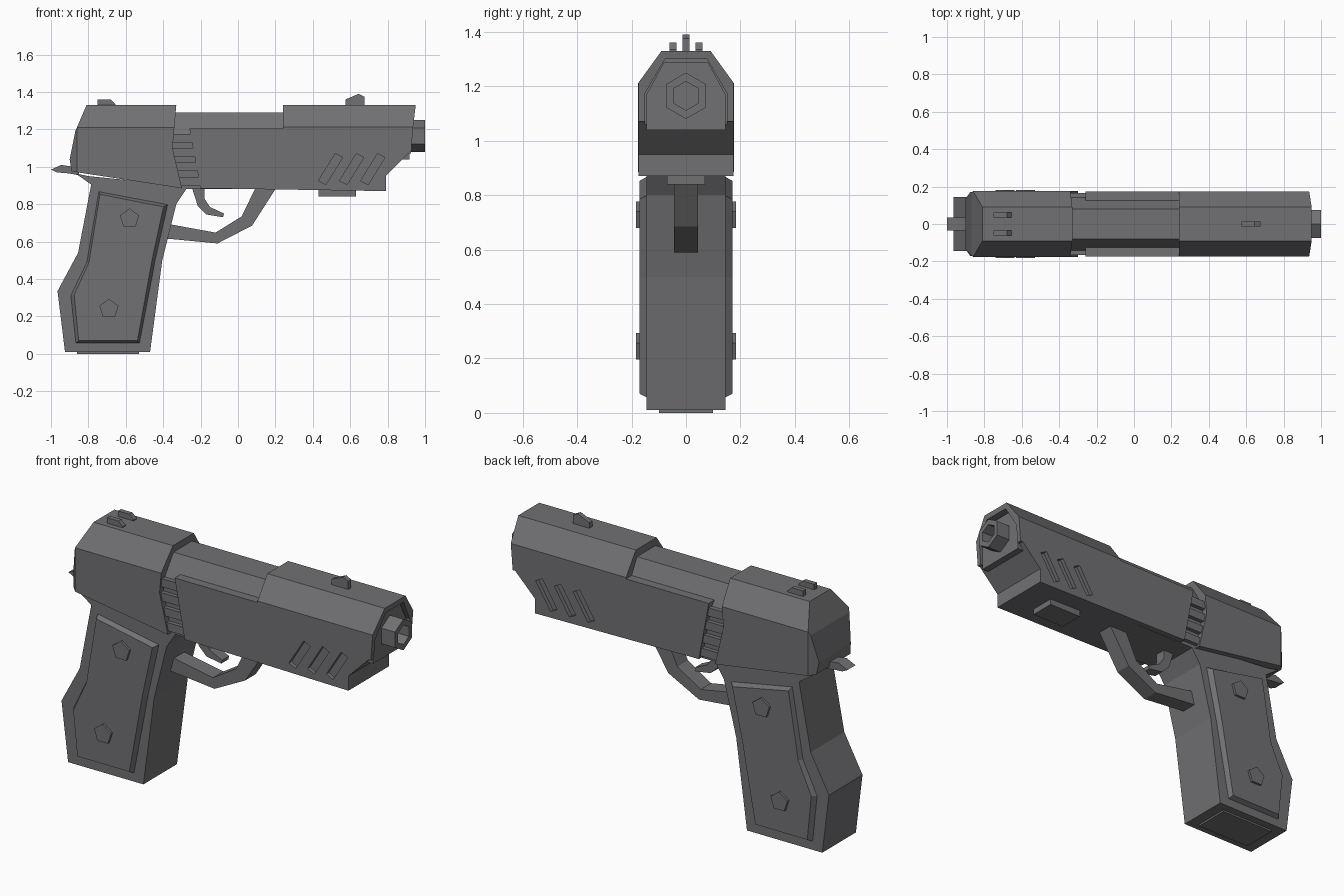
import bpy, bmesh, math
from mathutils import Vector

if "Cube" in bpy.data.objects:
    bpy.data.objects.remove(bpy.data.objects["Cube"], do_unlink=True)

metal = bpy.data.materials.new("gunmetal_grey")
metal.use_nodes = True
colour = (0.165, 0.165, 0.175, 1)
metal.diffuse_color = colour
metal.node_tree.nodes["Principled BSDF"].inputs["Base Color"].default_value = colour


def finish(name, bm):
    bmesh.ops.recalc_face_normals(bm, faces=bm.faces)
    mesh = bpy.data.meshes.new(name)
    bm.to_mesh(mesh)
    bm.free()
    mesh.materials.append(metal)
    obj = bpy.data.objects.new(name, mesh)
    bpy.context.collection.objects.link(obj)
    return obj


def prism(name, outline, y0, y1, planes=(), taper=None):
    """Extrude an (x, z) outline from y0 to y1, then trim it by planes (point, normal)."""
    bm = bmesh.new()
    face = bm.faces.new([bm.verts.new((x, y0, z)) for x, z in outline])
    out = bmesh.ops.extrude_face_region(bm, geom=[face])
    cap = [v for v in out["geom"] if isinstance(v, bmesh.types.BMVert)]
    bmesh.ops.translate(bm, vec=(0, y1 - y0, 0), verts=cap)
    if taper:
        mid = sum((v.co for v in cap), Vector()) / len(cap)
        for v in cap:
            v.co.x = mid.x + (v.co.x - mid.x) * taper[0]
            v.co.z = mid.z + (v.co.z - mid.z) * taper[1]
    for co, normal in planes:
        cut = bmesh.ops.bisect_plane(bm, geom=bm.verts[:] + bm.edges[:] + bm.faces[:],
                                     plane_co=co, plane_no=normal, clear_outer=True)
        edges = [e for e in cut["geom_cut"] if isinstance(e, bmesh.types.BMEdge) and e.is_boundary]
        if edges:
            bmesh.ops.edgeloop_fill(bm, edges=edges)
    return finish(name, bm)


def roof(y_low, z_low, y_top, z_top):
    """Two mirrored planes that chamfer the upper edges."""
    return [((0, s * y_low, z_low), (0, s * (z_top - z_low), y_low - y_top)) for s in (1, -1)]


def box(name, x0, x1, y0, y1, z0, z1):
    return prism(name, [(x0, z0), (x1, z0), (x1, z1), (x0, z1)], y0, y1)


def carve(target, cutter):
    mod = target.modifiers.new("cut", 'BOOLEAN')
    mod.operation = 'DIFFERENCE'
    mod.solver = 'EXACT'
    mod.object = cutter
    bpy.context.view_layer.objects.active = target
    bpy.ops.object.modifier_apply(modifier=mod.name)
    bpy.data.objects.remove(cutter, do_unlink=True)


slide_roof = roof(0.177, 1.21, 0.09, 1.33)
core_roof = roof(0.145, 1.17, 0.08, 1.29)

# Rear slide with small bevels at the back corners
back_bevel = [((-0.86, s * 0.177, 1), (-1, s, 0)) for s in (1, -1)]
prism("rear_slide", [(-0.81, 1.33), (-0.33, 1.33), (-0.35, 1.1), (-0.30, 0.885),
                     (-0.89, 0.975), (-0.90, 1.04), (-0.87, 1.19)],
      -0.177, 0.177, slide_roof + back_bevel)

# Front slide with an open muzzle end and slanted side slots
front = prism("front_slide", [(-0.26, 1.205), (0.24, 1.205), (0.24, 1.33), (0.95, 1.33),
                              (0.935, 1.2), (0.925, 1.07), (0.91, 1.07), (0.79, 0.95),
                              (0.79, 0.87), (-0.20, 0.885)], -0.175, 0.175, slide_roof)
carve(front, prism("muzzle_cutter", [(0.90, 0.98), (1.1, 0.98), (1.1, 1.3), (0.90, 1.3)],
                   -0.15, 0.15, roof(0.15, 1.175, 0.08, 1.295)))
for side in (-1, 1):
    for i in range(3):
        d = 0.113 * i
        slot = [(0.43 + d, 0.925), (0.47 + d, 0.905), (0.56 + d, 1.05), (0.52 + d, 1.07)]
        carve(front, prism("slot_cutter", slot, side * 0.153, side * 0.25))

# Inner barrel housing and the ribs in the gap
prism("barrel_housing", [(-0.4, 0.88), (0.785, 0.88), (0.785, 0.955), (0.85, 1.04),
                         (0.918, 1.04), (0.918, 1.29), (-0.4, 1.29)],
      -0.145, 0.145, core_roof)
for i in range(4):
    z = 0.9 + 0.077 * i
    box("gap_rib", -0.37, -0.2, -0.167, 0.167, z, z + 0.045)

# Hexagonal muzzle tube
bm = bmesh.new()
rings = []
for x, r in ((0.88, 0.085), (1.0, 0.085), (1.0, 0.053), (0.92, 0.053)):
    rings.append([bm.verts.new((x, r * math.sin(k * math.pi / 3),
                                1.165 + r * math.cos(k * math.pi / 3))) for k in range(6)])
for a, b in zip(rings, rings[1:]):
    for k in range(6):
        n = (k + 1) % 6
        bm.faces.new((a[k], a[n], b[n], b[k]))
bm.faces.new(rings[0])
bm.faces.new(rings[-1])
finish("muzzle_tube", bm)

# Sights
prism("front_sight", [(0.575, 1.32), (0.575, 1.36), (0.645, 1.39), (0.675, 1.375),
                      (0.675, 1.32)], -0.013, 0.013)
for s in (-1, 1):
    prism("rear_sight", [(-0.75, 1.32), (-0.75, 1.36), (-0.68, 1.36), (-0.655, 1.335),
                         (-0.655, 1.32)], s * 0.035, s * 0.061)

# Hammer
prism("hammer", [(-1.0, 0.985), (-0.945, 1.01), (-0.85, 0.995), (-0.85, 0.955),
                 (-0.91, 0.965), (-0.97, 0.97)], -0.035, 0.035)

# Grip with base plate, raised side panels and pentagon studs
prism("grip", [(-0.80, 0.95), (-0.87, 0.965), (-0.785, 0.905), (-0.855, 0.54),
               (-0.965, 0.335), (-0.925, 0.01), (-0.47, 0.01), (-0.405, 0.5),
               (-0.33, 0.8), (-0.27, 0.89), (-0.4, 0.91)], -0.145, 0.145)
box("base_plate", -0.86, -0.53, -0.1, 0.1, 0, 0.02)
panel = [(-0.745, 0.87), (-0.372, 0.80), (-0.44, 0.5), (-0.525, 0.055),
         (-0.87, 0.055), (-0.897, 0.31), (-0.81, 0.49)]
for s in (-1, 1):
    prism("grip_panel", panel, s * 0.14, s * 0.17, taper=(0.91, 0.96))
    for cx, cz in ((-0.58, 0.723), (-0.69, 0.24)):
        stud = [(cx + 0.054 * math.sin(k * math.tau / 5), cz + 0.054 * math.cos(k * math.tau / 5))
                for k in range(5)]
        prism("grip_stud", stud, s * 0.15, s * 0.183)

# Trigger, guard and underside rail
prism("trigger", [(-0.25, 0.9), (-0.215, 0.79), (-0.17, 0.745), (-0.08, 0.73),
                  (-0.075, 0.75), (-0.15, 0.785), (-0.18, 0.83), (-0.18, 0.9)], -0.03, 0.03)
prism("trigger_guard", [(-0.42, 0.615), (-0.37, 0.615), (-0.11, 0.59), (0.075, 0.685),
                        (0.2, 0.88), (0.09, 0.88), (0.02, 0.735), (-0.12, 0.648),
                        (-0.35, 0.69), (-0.40, 0.69)], -0.045, 0.045)
box("underside_rail", 0.43, 0.63, -0.07, 0.07, 0.84, 0.885)
